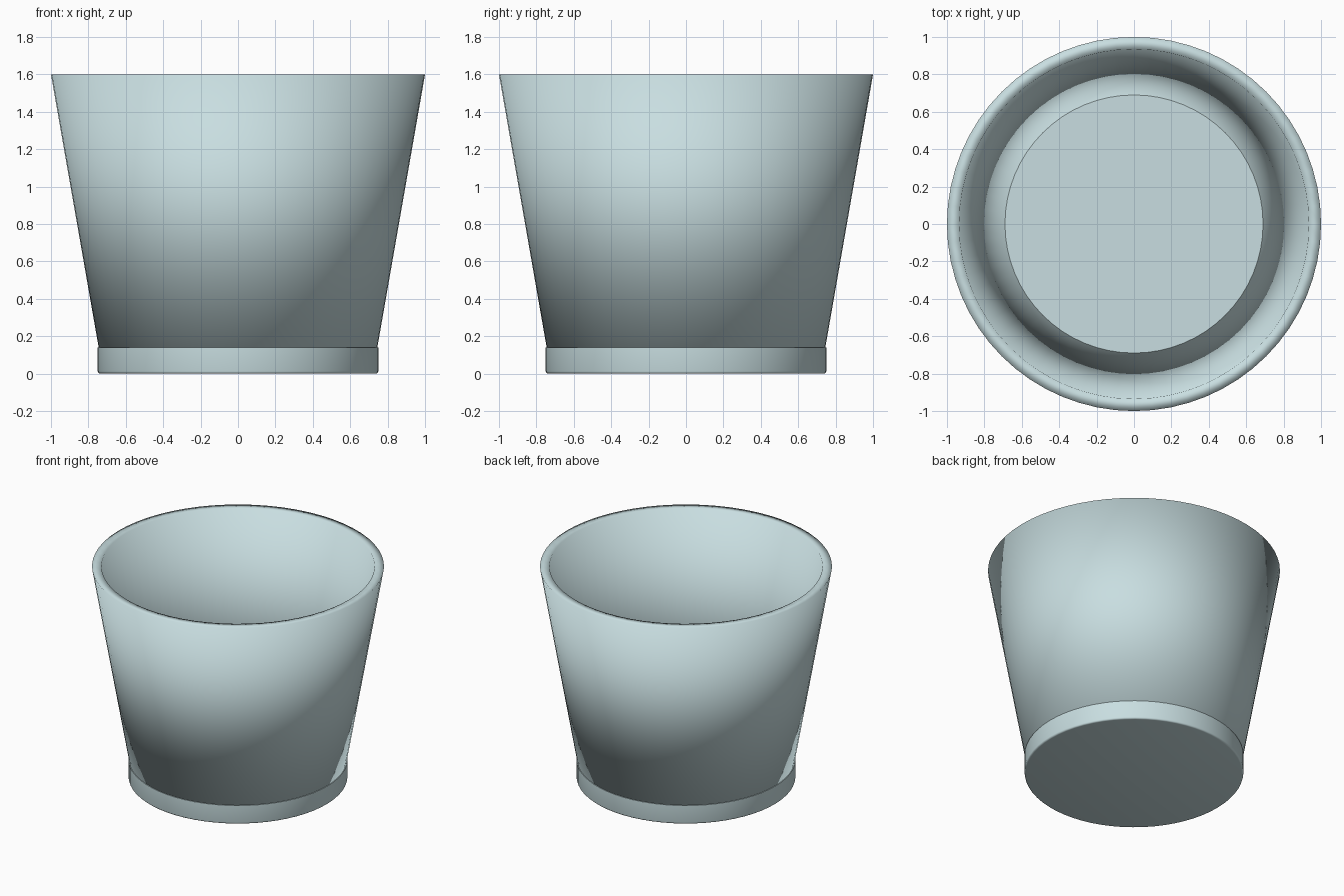
import bpy
import bmesh
import math

SEGMENTS = 64
BASE_TOP = 0.14

cube = bpy.data.objects.get("Cube")
if cube:
    bpy.data.objects.remove(cube, do_unlink=True)

# Single glaze colour
glaze = bpy.data.materials.new("pale blue grey")
colour = (0.58, 0.73, 0.75, 1.0)
glaze.diffuse_color = colour
glaze.use_nodes = True
glaze.node_tree.nodes["Principled BSDF"].inputs["Base Color"].default_value = colour


def finish(bm, name):
    """Turn a bmesh into a smooth, coloured object."""
    bmesh.ops.recalc_face_normals(bm, faces=bm.faces)
    for face in bm.faces:
        face.smooth = True
    mesh = bpy.data.meshes.new(name)
    bm.to_mesh(mesh)
    bm.free()
    mesh.materials.append(glaze)
    obj = bpy.data.objects.new(name, mesh)
    bpy.context.collection.objects.link(obj)
    return obj


def lathe_loop(name, profile):
    """Revolve a closed (radius, height) profile around z."""
    bm = bmesh.new()
    verts = [bm.verts.new((r, 0, z)) for r, z in profile]
    edges = [bm.edges.new((v, verts[(i + 1) % len(verts)])) for i, v in enumerate(verts)]
    bmesh.ops.spin(bm, geom=verts + edges, cent=(0, 0, 0), axis=(0, 0, 1),
                   angle=math.tau, steps=SEGMENTS)
    bmesh.ops.remove_doubles(bm, verts=bm.verts, dist=0.0001)
    return finish(bm, name)


# Flared wall: one solid tube, softly shaded over its rim
lathe_loop("pot_wall", [(0.745, BASE_TOP), (1.0, 1.6), (0.935, 1.6), (0.69, BASE_TOP)])

# Base disc, which also forms the inside floor
bm = bmesh.new()
bmesh.ops.create_cone(bm, cap_ends=True, segments=SEGMENTS, radius1=0.75, radius2=0.75,
                      depth=BASE_TOP)
bmesh.ops.translate(bm, verts=bm.verts, vec=(0, 0, BASE_TOP / 2))
bottom_edges = [e for e in bm.edges if all(v.co.z < 0.01 for v in e.verts)]
bmesh.ops.bevel(bm, geom=bottom_edges, offset=0.012, segments=3, profile=0.5,
                affect='EDGES')
base = finish(bm, "pot_base")

bpy.ops.object.select_all(action='DESELECT')
base.select_set(True)
bpy.context.view_layer.objects.active = base
bpy.ops.object.shade_smooth_by_angle(angle=math.radians(40))
